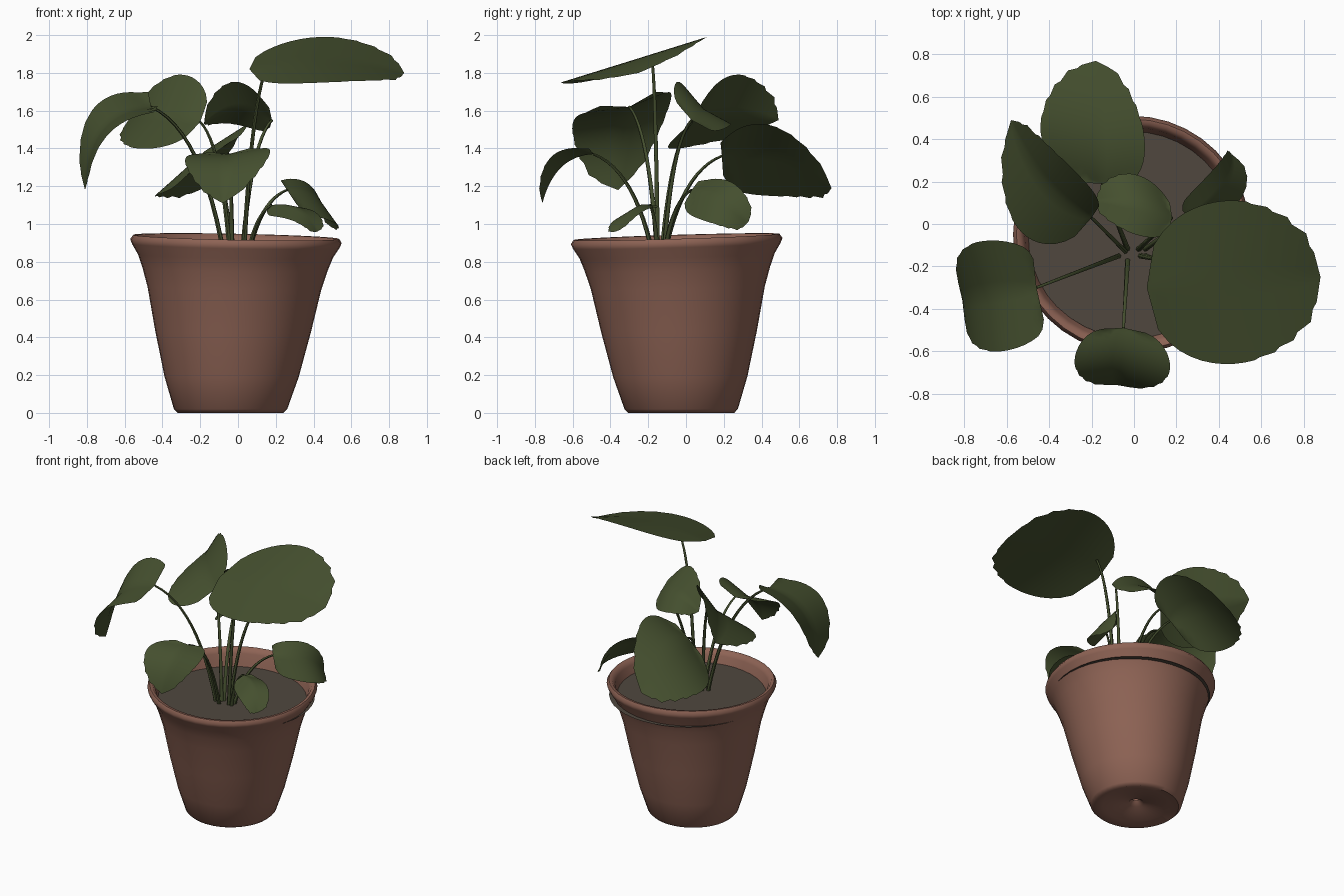
import bpy, bmesh, math
from mathutils import Vector

old = bpy.data.objects.get("Cube")
if old:
    bpy.data.objects.remove(old, do_unlink=True)


def material(name, rgb):
    m = bpy.data.materials.new(name)
    m.use_nodes = True
    m.diffuse_color = (*rgb, 1)
    bsdf = m.node_tree.nodes["Principled BSDF"]
    bsdf.inputs["Base Color"].default_value = (*rgb, 1)
    bsdf.inputs["Roughness"].default_value = 0.8
    return m


terracotta = material("terracotta", (0.27, 0.125, 0.09))
soil_brown = material("soil brown", (0.08, 0.064, 0.049))
leaf_green = material("leaf green", (0.059, 0.079, 0.028))


def finish(name, bm, mat, angle=60):
    mesh = bpy.data.meshes.new(name)
    bm.to_mesh(mesh)
    bm.free()
    mesh.materials.append(mat)
    obj = bpy.data.objects.new(name, mesh)
    bpy.context.collection.objects.link(obj)
    bpy.ops.object.select_all(action="DESELECT")
    bpy.context.view_layer.objects.active = obj
    obj.select_set(True)
    bpy.ops.object.shade_smooth_by_angle(angle=math.radians(angle))


# Pot: a turned profile, leaning and tilting slightly towards the rim
RIM = 0.93
profile = [(0.02, 0.06), (0.05, 0.03), (0.22, 0.015), (0.28, 0.0), (0.3, 0.02),
           (0.355, 0.19), (0.412, 0.43), (0.46, 0.66), (0.49, 0.76), (0.516, 0.83),
           (0.55, 0.885), (0.56, 0.91), (0.545, 0.932), (0.525, 0.93),
           (0.505, 0.9), (0.49, 0.83), (0.45, 0.75)]
bm = bmesh.new()
ring = [bm.verts.new((r, 0, z)) for r, z in profile]
edges = [bm.edges.new(pair) for pair in zip(ring, ring[1:])]
bmesh.ops.spin(bm, geom=ring + edges, cent=(0, 0, 0), axis=(0, 0, 1),
               angle=math.tau, steps=40, use_duplicate=False)
bmesh.ops.remove_doubles(bm, verts=bm.verts, dist=0.0005)
bmesh.ops.recalc_face_normals(bm, faces=bm.faces)
outer = max(bm.faces, key=lambda f: f.calc_center_median().xy.length)
if outer.normal.dot(outer.calc_center_median()) < 0:
    bmesh.ops.reverse_faces(bm, faces=bm.faces)
for v in bm.verts:
    k = v.co.z / RIM
    v.co.z += k * (0.03 * v.co.y - 0.02 * v.co.x)
    v.co.x += -0.04 + 0.03 * k
    v.co.y += -0.025 - 0.025 * k
finish("pot", bm, terracotta)

# Soil: a flat disc that just breaks through the wall at the back
SOIL_Z = 0.83
bm = bmesh.new()
bmesh.ops.create_circle(bm, cap_ends=True, segments=40, radius=0.518)
for v in bm.verts:
    v.co += Vector((0.002, -0.023, SOIL_Z))
finish("soil", bm, soil_brown)


def rib_point(base, mid, tip, u):
    """Curve through base, mid and tip at u = 0, 0.5 and 1; straight before the base."""
    if u < 0:
        return base + (tip - base) * u
    return (base * (2 * u - 1) * (u - 1) + mid * 4 * u * (1 - u)
            + tip * u * (2 * u - 1))


def leaf(name, base, mid, tip, side_a, side_b, lobe=0.22, power=0.45, rows=18, cols=5):
    """Heart-shaped sheet; side_a and side_b are its widest points."""
    base, mid, tip, side_a, side_b = map(Vector, (base, mid, tip, side_a, side_b))
    widest = 0.5 ** (1 / 0.85)
    middle = rib_point(base, mid, tip, widest - lobe * (1 - widest))
    bm = bmesh.new()
    grid = []
    for i in range(rows + 1):
        t = i / rows
        width = max(math.sin(math.pi * t ** 0.85), 0) ** power
        row = []
        for j in range(-cols, cols + 1):
            s = abs(j) / cols
            # heart lobes reach back past the stalk
            u = t - lobe * s * width * (1 - t)
            # torn rim towards the tip
            if s == 1 and t > 0.6:
                u -= 0.03 * (i % 2)
            reach = (side_a if j > 0 else side_b) - middle
            row.append(bm.verts.new(rib_point(base, mid, tip, u)
                                    + reach * s * width))
        grid.append(row)
    for a, b in zip(grid, grid[1:]):
        for j in range(2 * cols):
            bm.faces.new((a[j], a[j + 1], b[j + 1], b[j]))
    bmesh.ops.remove_doubles(bm, verts=bm.verts, dist=0.0005)
    bm.normal_update()
    # upper side faces the sky
    if sum(f.normal.z * f.calc_area() for f in bm.faces) < 0:
        bmesh.ops.reverse_faces(bm, faces=bm.faces)
    finish(name, bm, leaf_green, 80)


def stem(name, start, end, bend=0.3, sides=6, steps=12):
    """Tapered tube rising steeply and then arching out to the leaf."""
    start, end = Vector((*start, SOIL_Z - 0.02)), Vector(end)
    ctrl = start.lerp(end, bend)
    ctrl.z = start.z + 0.85 * (end.z - start.z)
    bm = bmesh.new()
    rings = []
    for i in range(steps + 1):
        t = i / steps
        p = start.lerp(ctrl, t).lerp(ctrl.lerp(end, t), t)
        d = (ctrl - start).lerp(end - ctrl, t).normalized()
        up = d.cross(Vector((1, 0.3, 0))).normalized()
        across = up.cross(d)
        radius = 0.013 - 0.006 * t
        rings.append([bm.verts.new(p + radius * (across * math.cos(a) + up * math.sin(a)))
                      for a in (math.tau * k / sides for k in range(sides))])
    for a, b in zip(rings, rings[1:]):
        for k in range(sides):
            n = (k + 1) % sides
            bm.faces.new((a[k], a[n], b[n], b[k]))
    bmesh.ops.recalc_face_normals(bm, faces=bm.faces)
    finish(name, bm, leaf_green)


# Each plant part: stalk foot, then leaf base, middle, tip and widest points
plants = {
    "large_top": ((0.03, -0.15), (0.06, -0.3, 1.82), (0.47, -0.27, 1.87),
                  (0.88, -0.25, 1.8), (0.43, 0.11, 1.99), (0.47, -0.66, 1.75)),
    "back": ((-0.03, -0.12), (-0.15, 0.19, 1.36), (-0.18, 0.47, 1.37),
             (-0.18, 0.77, 1.19), (0.05, 0.4, 1.53), (-0.44, 0.43, 1.15)),
    "back_right": ((-0.04, -0.13), (-0.2, 0.03, 1.54), (-0.42, 0.2, 1.58),
                   (-0.58, 0.49, 1.55), (-0.29, 0.26, 1.79), (-0.53, -0.04, 1.4)),
    "centre": ((0.02, -0.12), (0.18, 0.03, 1.55), (0.01, 0.09, 1.61),
               (-0.18, 0.11, 1.53), (0.01, -0.05, 1.75), (0.02, 0.23, 1.52)),
    "front": ((-0.03, -0.17), (-0.05, -0.49, 1.37), (-0.06, -0.66, 1.3),
              (-0.08, -0.76, 1.11), (0.17, -0.68, 1.38), (-0.28, -0.64, 1.34)),
    "right": ((-0.07, -0.15), (-0.46, -0.3, 1.62), (-0.72, -0.33, 1.5),
              (-0.81, -0.36, 1.18), (-0.71, -0.08, 1.66), (-0.62, -0.6, 1.53)),
    "back_left": ((0.05, -0.12), (0.26, 0.03, 1.18), (0.42, 0.18, 1.14),
                  (0.46, 0.33, 1.01), (0.34, 0.22, 1.23), (0.48, 0.09, 1.02)),
    "front_left": ((0.05, -0.15), (0.18, -0.19, 1.1), (0.32, -0.28, 1.08),
                   (0.42, -0.37, 0.96), (0.37, -0.2, 1.08), (0.25, -0.36, 1.03)),
}
lobes = {"large_top": 0.1, "back_right": 0.1}
powers = {"large_top": 0.5, "back": 0.6, "back_right": 0.55, "centre": 0.6, "front": 0.6}
# the biggest leaf is held off-centre, all others at their base
joints = {"large_top": (0.17, -0.18, 1.87)}
for place, (foot, *shape) in plants.items():
    stem(place + "_stem", foot, joints.get(place, shape[0]))
    leaf(place + "_leaf", *shape, lobe=lobes.get(place, 0.22),
         power=powers.get(place, 0.45))
